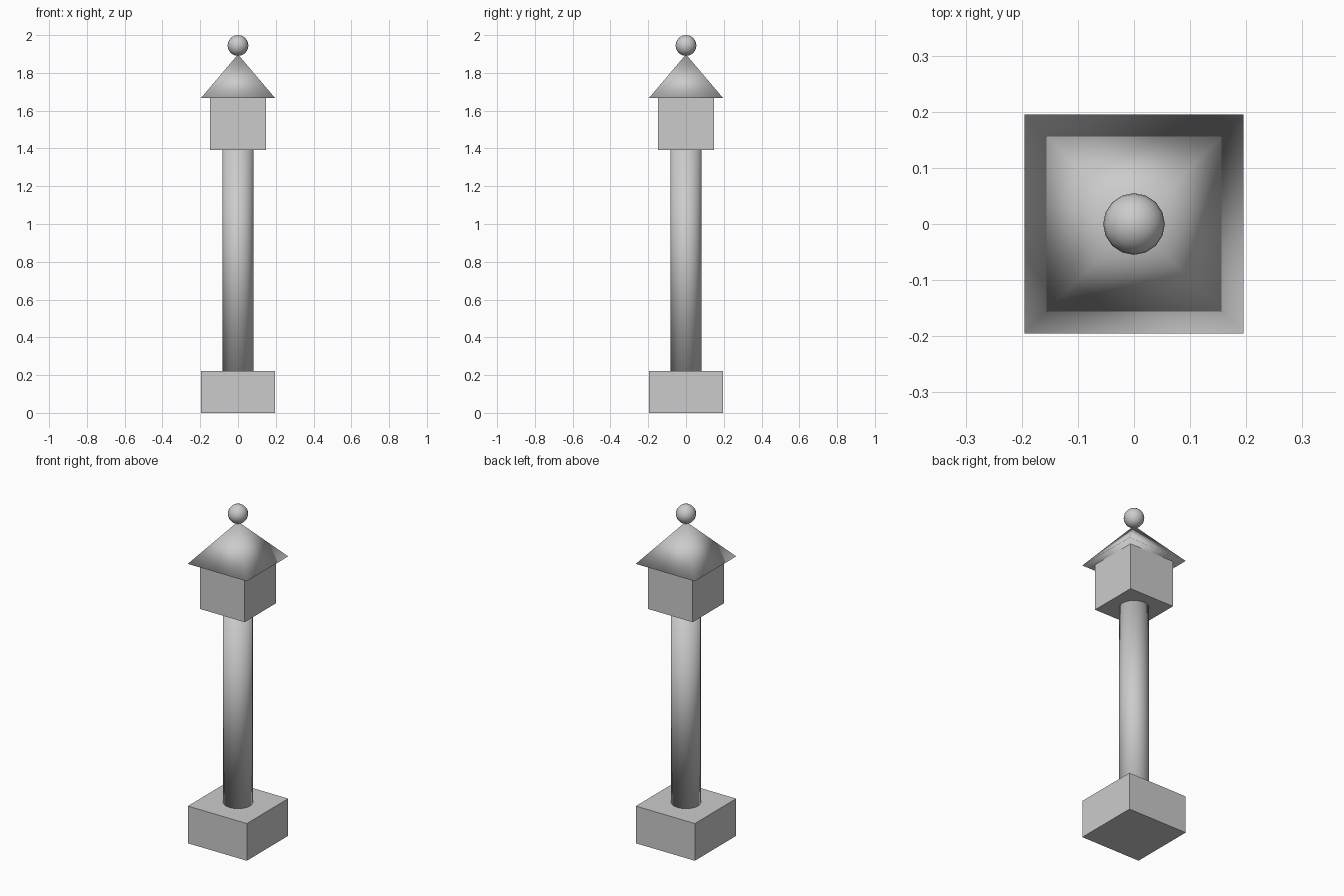
import bpy
from math import pi, sqrt

if "Cube" in bpy.data.objects:
    bpy.data.objects.remove(bpy.data.objects["Cube"])


def finish(name, smooth=False):
    obj = bpy.context.object
    obj.name = name
    bpy.ops.object.transform_apply(location=False, rotation=True, scale=True)
    if smooth:
        bpy.ops.object.shade_smooth()
    return obj


def square_block(name, half, z0, z1):
    bpy.ops.mesh.primitive_cube_add(size=1, location=(0, 0, (z0 + z1) / 2))
    bpy.context.object.scale = (2 * half, 2 * half, z1 - z0)
    return finish(name)


# Square plinth and lantern housing
square_block("base", 0.195, 0.0, 0.222)
square_block("lantern_box", 0.147, 1.393, 1.668)

# Round post between them, shaded smooth right over its caps
bpy.ops.mesh.primitive_cylinder_add(vertices=20, radius=0.081, depth=1.171,
                                    location=(0, 0, 0.222 + 1.171 / 2))
finish("post", smooth=True)

# Four-sided closed pyramid roof, edges aligned with the box
bpy.ops.mesh.primitive_cone_add(vertices=4, radius1=0.195 * sqrt(2), radius2=0,
                                depth=0.23, location=(0, 0, 1.668 + 0.115),
                                rotation=(0, 0, pi / 4))
finish("roof", smooth=True)

# Ball finial
bpy.ops.mesh.primitive_uv_sphere_add(segments=16, ring_count=12, radius=0.055,
                                     location=(0, 0, 1.945))
finish("finial", smooth=True)
